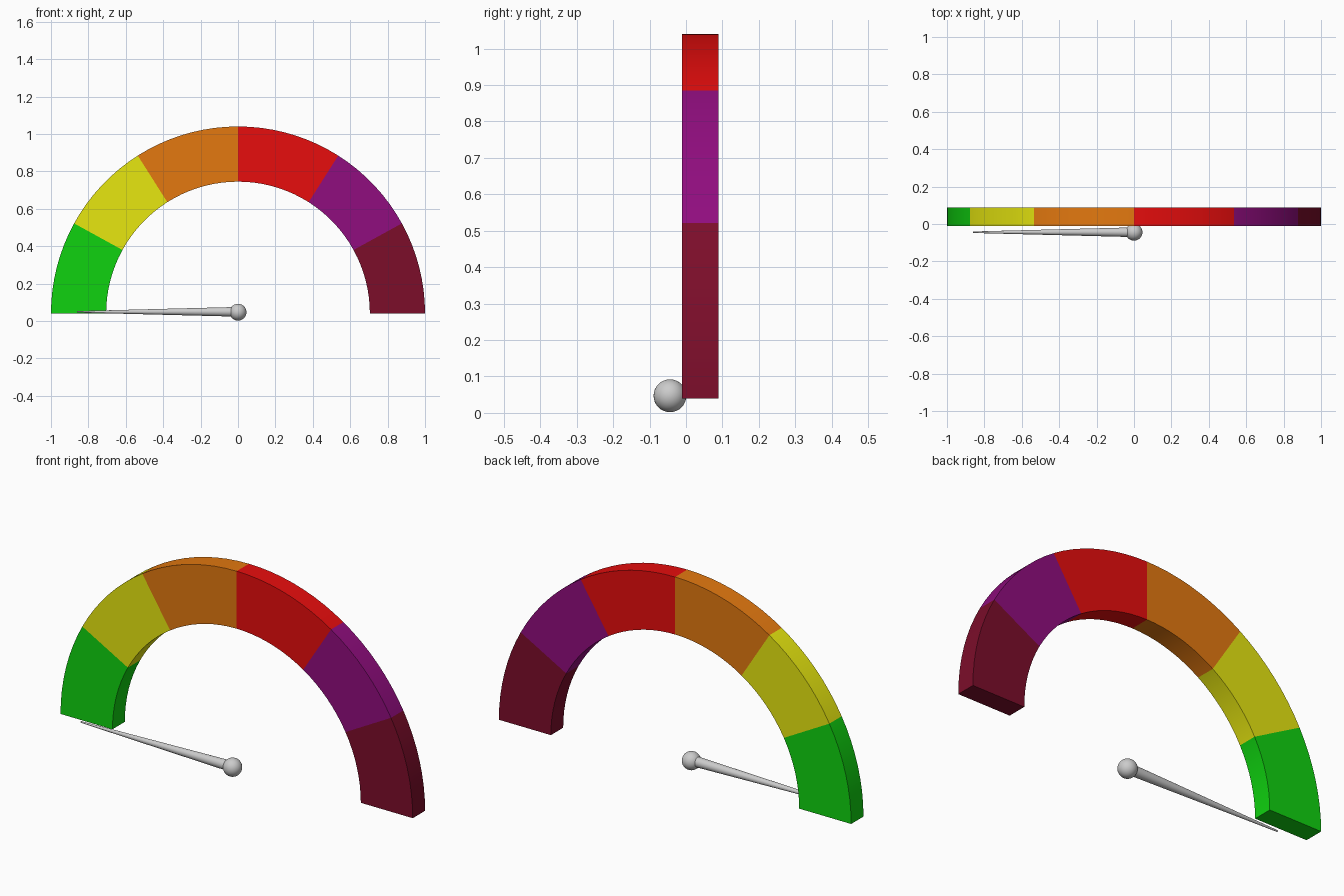
import bpy, bmesh
from math import sin, cos, pi, radians

if "Cube" in bpy.data.objects:
    bpy.data.objects.remove(bpy.data.objects["Cube"])

R_OUT, R_IN = 1.0, 0.705
Y_FRONT, Y_BACK = -0.011, 0.089
BASE_Z = 0.04
STEP = pi / 50  # the half ring has 50 steps


def smooth(obj):
    bpy.ops.object.select_all(action='DESELECT')
    obj.select_set(True)
    bpy.context.view_layer.objects.active = obj
    bpy.ops.object.shade_smooth_by_angle(angle=radians(30))


# Dial: coloured bands, left to right (name, steps, colour)
bands = [
    ("green", 8, (0.005, 0.65, 0.005, 1)),
    ("yellow", 8, (0.80, 0.80, 0.005, 1)),
    ("orange", 9, (0.77, 0.19, 0.005, 1)),
    ("red", 9, (0.80, 0.004, 0.004, 1)),
    ("purple", 8, (0.28, 0.004, 0.21, 1)),
    ("maroon", 8, (0.20, 0.004, 0.023, 1)),
]
bm = bmesh.new()
rings = []
for i in range(51):
    a = pi - i * STEP
    rings.append([bm.verts.new((r * cos(a), y, BASE_Z + r * sin(a)))
                  for r, y in ((R_IN, Y_FRONT), (R_OUT, Y_FRONT),
                               (R_OUT, Y_BACK), (R_IN, Y_BACK))])
band_of = [n for n, b in enumerate(bands) for _ in range(b[1])]
for i, n in enumerate(band_of):
    for k in range(4):
        m = (k + 1) % 4
        f = bm.faces.new((rings[i][k], rings[i][m], rings[i + 1][m], rings[i + 1][k]))
        f.material_index = n
bm.faces.new(rings[0]).material_index = 0
bm.faces.new(rings[-1]).material_index = len(bands) - 1
bmesh.ops.recalc_face_normals(bm, faces=bm.faces)
mesh = bpy.data.meshes.new("dial_arc")
bm.to_mesh(mesh)
bm.free()
for name, _, colour in bands:
    mat = bpy.data.materials.new(name)
    mat.diffuse_color = colour
    mat.use_nodes = True
    mat.node_tree.nodes["Principled BSDF"].inputs["Base Color"].default_value = mat.diffuse_color
    mesh.materials.append(mat)
dial = bpy.data.objects.new("dial_arc", mesh)
bpy.context.collection.objects.link(dial)
smooth(dial)

# Pivot ball
PIVOT = (0, -0.044, 0.047)
bpy.ops.mesh.primitive_uv_sphere_add(segments=32, ring_count=16, radius=0.045, location=PIVOT)
pivot = bpy.context.object
pivot.name = "pivot_ball"
smooth(pivot)

# Tapered needle pointing left
LENGTH = 0.86
bpy.ops.mesh.primitive_cone_add(vertices=32, radius1=0.026, radius2=0.004, depth=LENGTH,
                                location=(-LENGTH / 2, PIVOT[1], PIVOT[2] + 0.002),
                                rotation=(0, -pi / 2, 0))
needle = bpy.context.object
needle.name = "needle"
smooth(needle)
